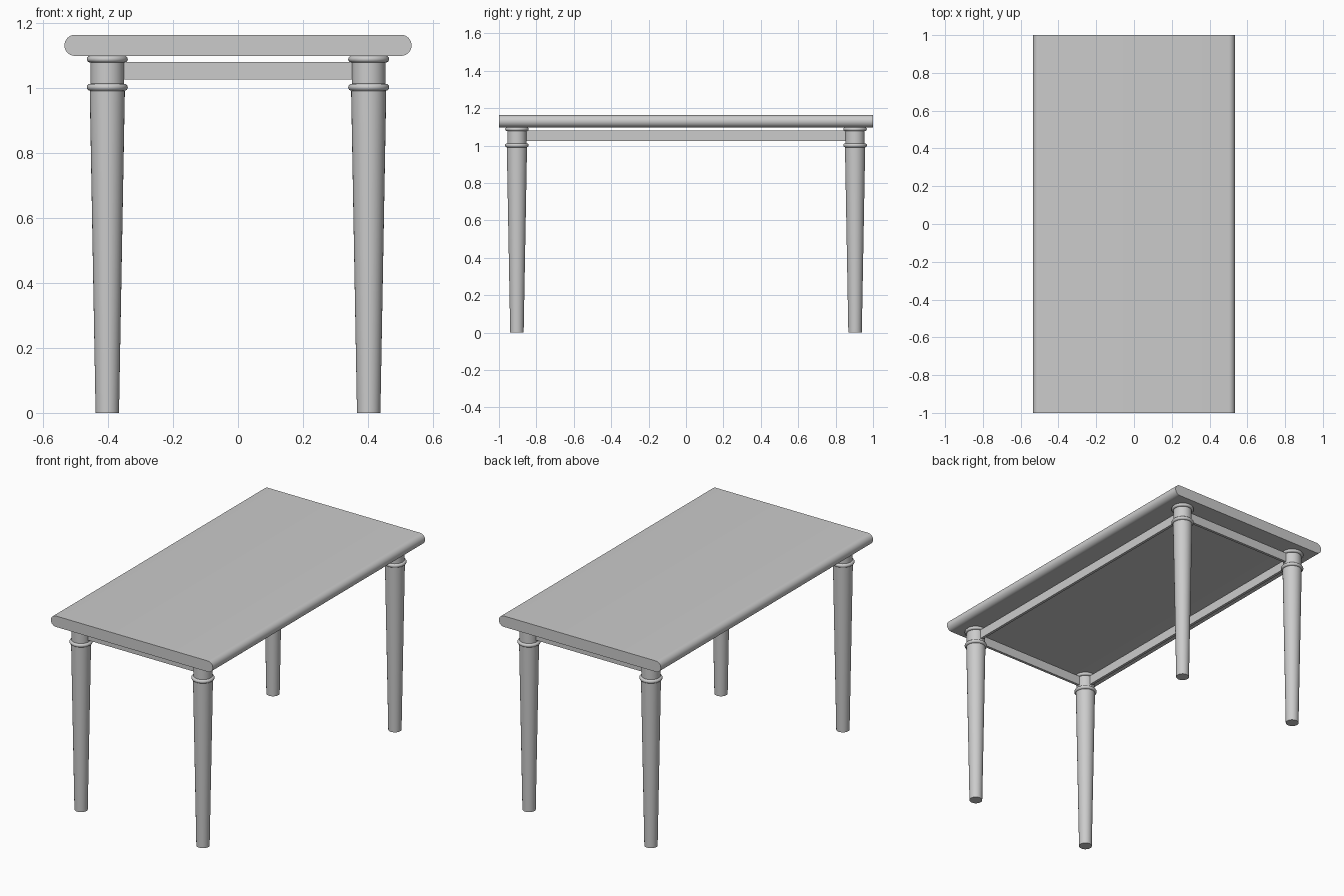
import bpy, bmesh
from math import pi, sin, cos, radians

if "Cube" in bpy.data.objects:
    bpy.data.objects.remove(bpy.data.objects["Cube"])

LEG_X, LEG_Y = 0.402, 0.904


def finish(name, bm, smooth=True):
    """Turn a bmesh into a named object, keeping hard edges sharp."""
    bmesh.ops.recalc_face_normals(bm, faces=bm.faces)
    me = bpy.data.meshes.new(name)
    bm.to_mesh(me)
    bm.free()
    if smooth:
        me.shade_smooth()
        me.set_sharp_from_angle(angle=radians(35))
    ob = bpy.data.objects.new(name, me)
    bpy.context.collection.objects.link(ob)
    return ob


def box(name, size, loc):
    bm = bmesh.new()
    bmesh.ops.create_cube(bm, size=1)
    bmesh.ops.scale(bm, vec=size, verts=bm.verts)
    bmesh.ops.translate(bm, vec=loc, verts=bm.verts)
    return finish(name, bm, False)


def ring(z, r, bulge, half):
    """Half-round moulding as (radius, height) profile points."""
    return [(r + bulge * cos(t), z + half * sin(t))
            for t in [-pi / 2 + pi * i / 8 for i in range(9)]]


def lathe(name, profile, loc, sides=32):
    """Revolve a (radius, height) profile and cap both ends."""
    bm = bmesh.new()
    loops = [[bm.verts.new((loc[0] + r * cos(2 * pi * i / sides),
                            loc[1] + r * sin(2 * pi * i / sides), z))
              for i in range(sides)] for r, z in profile]
    for a, b in zip(loops, loops[1:]):
        for i in range(sides):
            j = (i + 1) % sides
            bm.faces.new((a[i], a[j], b[j], b[i]))
    bm.faces.new(loops[0][::-1])
    bm.faces.new(loops[-1])
    return finish(name, bm)


# Tabletop: board with fully rounded long edges
bm = bmesh.new()
R, flat, zc = 0.0325, 0.5015, 1.1305
section = []
for side in (1, -1):
    for i in range(17):
        t = -pi / 2 + pi * i / 16
        section.append((side * (flat + R * cos(t)), zc + side * R * sin(t)))
face = bm.faces.new([bm.verts.new((x, -1, z)) for x, z in section])
ext = bmesh.ops.extrude_face_region(bm, geom=[face], use_keep_orig=True)
bmesh.ops.translate(bm, vec=(0, 2, 0),
                    verts=[v for v in ext["geom"] if isinstance(v, bmesh.types.BMVert)])
finish("tabletop", bm)

# Legs: tapered shaft with two ring mouldings around the collar
leg_profile = ([(0.036, 0.0), (0.054, 0.99)]
               + ring(1.0015, 0.053, 0.010, 0.0105)
               + [(0.0515, 1.0125), (0.0515, 1.078)]
               + ring(1.088, 0.053, 0.010, 0.010)
               + [(0.0515, 1.0985)])
for sx, xname in ((-1, "left"), (1, "right")):
    for sy, yname in ((-1, "front"), (1, "back")):
        lathe(f"{yname}_{xname}_leg", leg_profile, (sx * LEG_X, sy * LEG_Y))

# Apron rails running between the leg centres
for s, xname, yname in ((-1, "left", "front"), (1, "right", "back")):
    box(f"{xname}_rail", (0.016, 2 * LEG_Y - 0.06, 0.055), (s * LEG_X, 0, 1.0525))
    box(f"{yname}_rail", (2 * LEG_X - 0.06, 0.016, 0.055), (0, s * LEG_Y, 1.0525))
